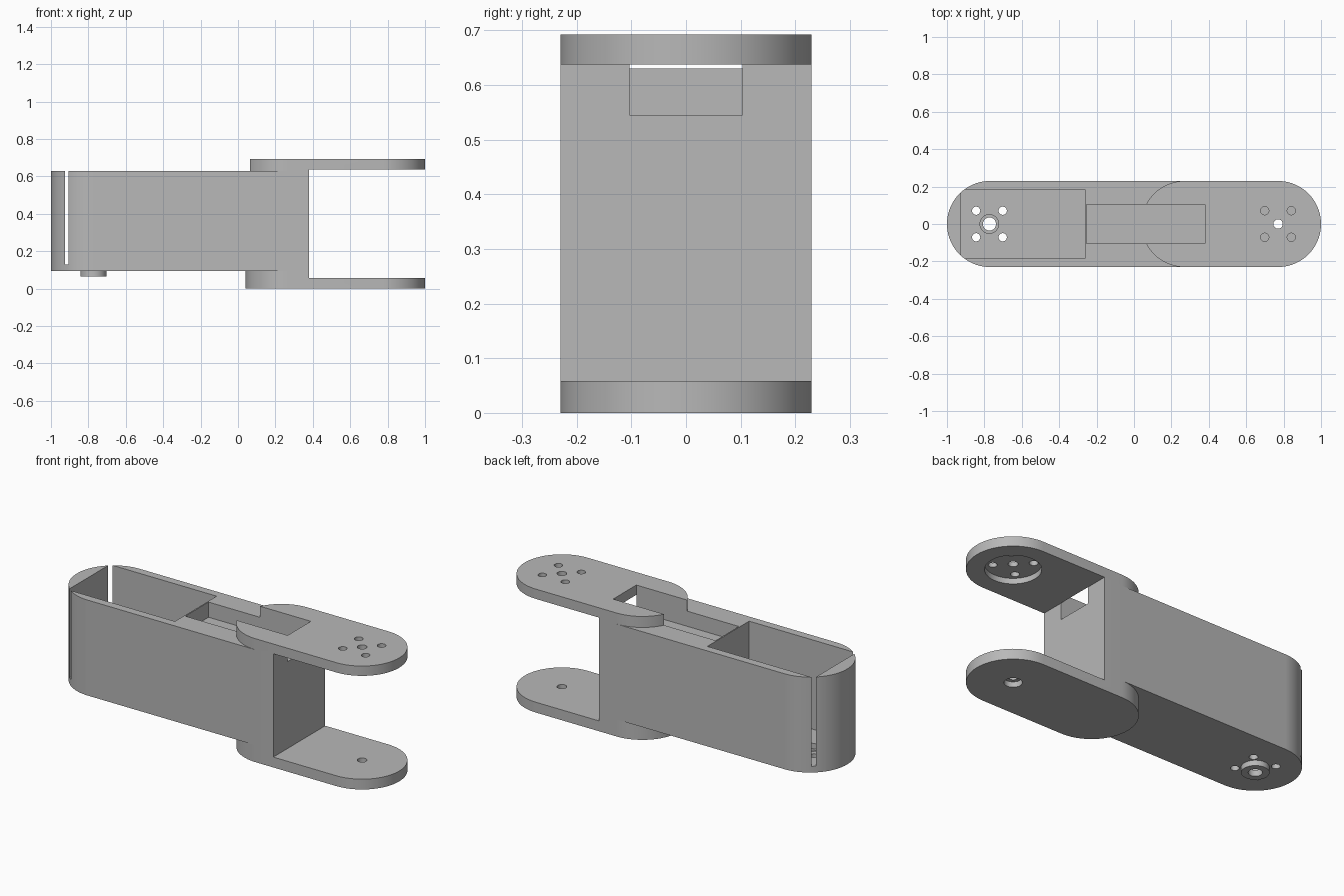
import bpy, bmesh
from math import pi, sin, cos

default = bpy.data.objects.get("Cube")
if default:
    bpy.data.objects.remove(default, do_unlink=True)

grey = bpy.data.materials.new("plain grey")
grey.use_nodes = True
grey.diffuse_color = (0.48, 0.48, 0.48, 1)
grey.node_tree.nodes["Principled BSDF"].inputs["Base Color"].default_value = grey.diffuse_color

R = 0.23            # end radius, also half the width
BODY_X, FORK_X = -0.77, 0.77
TOP, BODY_TOP, BODY_BOTTOM = 0.692, 0.63, 0.095
GAP_X, GAP_LOW, GAP_HIGH = 0.38, 0.058, 0.637


def arc(cx, r, start, end, steps=40):
    return [(cx + r * cos(start + (end - start) * i / steps),
             r * sin(start + (end - start) * i / steps)) for i in range(steps + 1)]


def prism(name, outline, z0, z1):
    """Extrude an outline in the xy plane from z0 to z1."""
    bm = bmesh.new()
    face = bm.faces.new([bm.verts.new((x, y, z0)) for x, y in outline])
    out = bmesh.ops.extrude_face_region(bm, geom=[face])
    verts = [v for v in out["geom"] if isinstance(v, bmesh.types.BMVert)]
    bmesh.ops.translate(bm, verts=verts, vec=(0, 0, z1 - z0))
    bmesh.ops.recalc_face_normals(bm, faces=bm.faces[:])
    mesh = bpy.data.meshes.new(name)
    bm.to_mesh(mesh)
    bm.free()
    mesh.materials.append(grey)
    obj = bpy.data.objects.new(name, mesh)
    bpy.context.collection.objects.link(obj)
    return obj


def box(name, x0, x1, half, z0, z1):
    return prism(name, [(x0, -half), (x1, -half), (x1, half), (x0, half)], z0, z1)


def disc(name, x, y, r, z0, z1):
    pts = arc(x, r, 0, 2 * pi, 32)[:-1]
    return prism(name, [(px, py + y) for px, py in pts], z0, z1)


def combine(target, tool, operation="DIFFERENCE"):
    tool.hide_render = True
    mod = target.modifiers.new("cut", "BOOLEAN")
    mod.operation, mod.solver, mod.object = operation, "EXACT", tool
    bpy.ops.object.select_all(action="DESELECT")
    bpy.context.view_layer.objects.active = target
    target.select_set(True)
    bpy.ops.object.modifier_apply(modifier=mod.name)
    bpy.data.objects.remove(tool, do_unlink=True)


# Full rounded bar
link = prism("arm_link", arc(FORK_X, R, -pi / 2, pi / 2) + arc(BODY_X, R, pi / 2, 1.5 * pi), 0, TOP)

# Steps above and below the body, leaving rounded roots on the fork plates
step = [(-1.2, 0.4), (-1.2, -0.4), (0.27, -0.4)] + arc(0.27, R, 1.5 * pi, pi / 2) + [(0.27, 0.4)]
combine(link, prism("upper_step", step, BODY_TOP, 1))
combine(link, prism("lower_step", step, -0.3, BODY_BOTTOM))

# Servo pocket, cable slot and gap between the fork plates
combine(link, box("servo_pocket", -0.925, -0.262, 0.185, 0.13, 1))
combine(link, box("cable_slot", -0.255, GAP_X, 0.103, 0.545, 1))
combine(link, box("fork_gap", GAP_X, 1.2, 0.4, GAP_LOW, GAP_HIGH))

# Pivot boss under the body with a stepped bore
combine(link, disc("pivot_boss", BODY_X - 0.003, 0, 0.07, 0.065, 0.11), "UNION")
combine(link, disc("boss_bore", BODY_X - 0.003, 0, 0.035, 0, 0.2))
combine(link, disc("boss_counterbore", BODY_X - 0.003, 0, 0.05, 0.1, 0.2))

# Horn recess under the upper plate, bores through both plates
combine(link, disc("horn_recess", FORK_X, 0, 0.14, 0.5, 0.668))
combine(link, disc("fork_bore", FORK_X, 0, 0.025, -0.1, 1))
combine(link, disc("lower_counterbore", FORK_X, 0, 0.045, -0.1, 0.03))

# Screw holes around both pivots
for dx in (-0.071, 0.071):
    for dy in (-0.071, 0.071):
        combine(link, disc("body_screw_hole", BODY_X - 0.003 + dx, dy, 0.022, 0, 0.2))
        combine(link, disc("fork_screw_hole", FORK_X + dx, dy, 0.022, 0.5, 1))

bpy.ops.object.shade_smooth_by_angle(angle=pi / 6)
